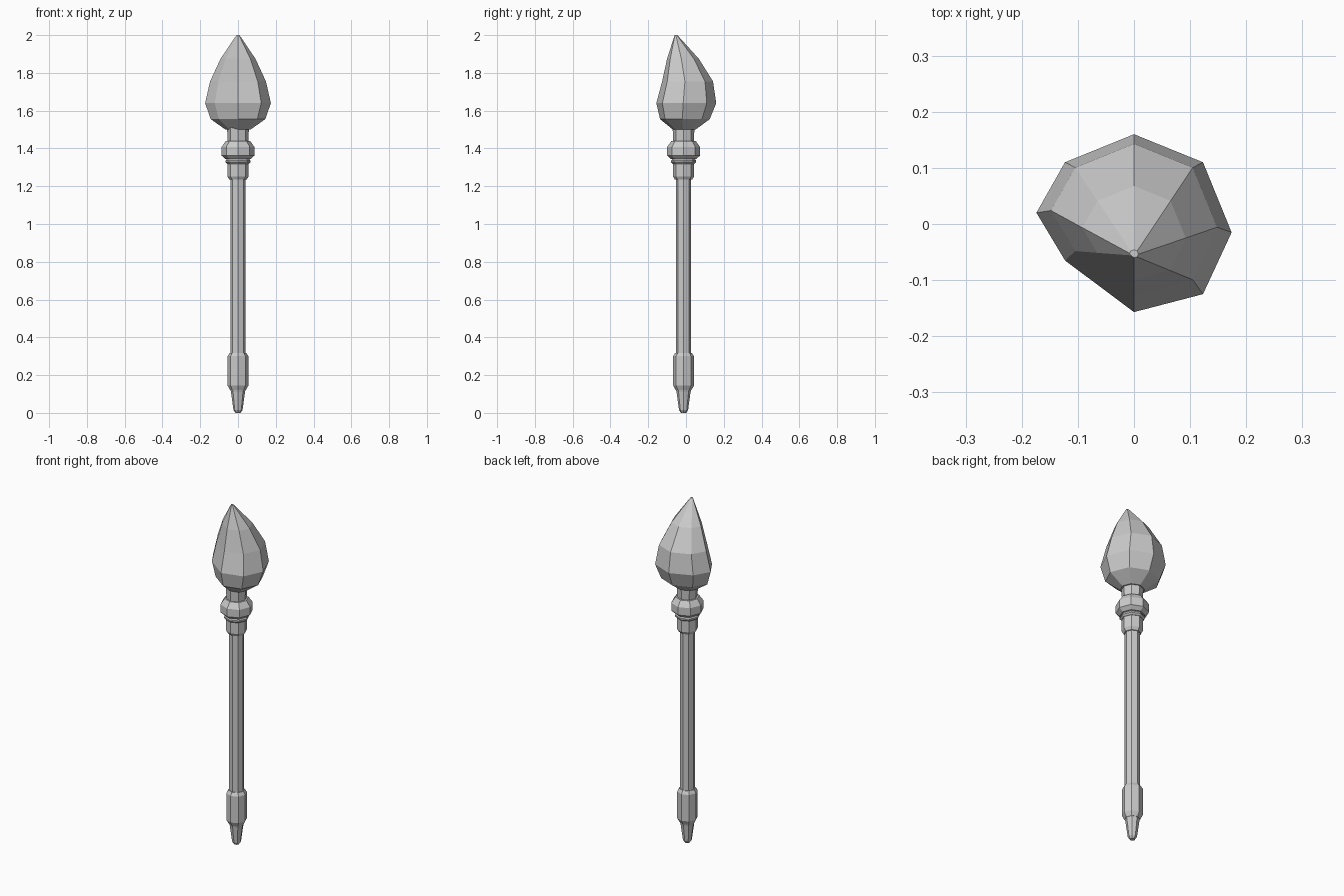
import bpy
import bmesh
from math import sin, cos, pi

if "Cube" in bpy.data.objects:
    bpy.data.objects.remove(bpy.data.objects["Cube"])

SIDES = 8
AXIS_Y = -0.013


def loft(name, rings):
    """Skin a stack of equal-length point rings and cap both ends."""
    bm = bmesh.new()
    loops = [[bm.verts.new(p) for p in ring] for ring in rings]
    for a, b in zip(loops, loops[1:]):
        for i in range(len(a)):
            j = (i + 1) % len(a)
            bm.faces.new((a[i], a[j], b[j], b[i]))
    bm.faces.new(loops[0][::-1])
    bm.faces.new(loops[-1])
    bmesh.ops.recalc_face_normals(bm, faces=bm.faces)
    mesh = bpy.data.meshes.new(name)
    bm.to_mesh(mesh)
    bm.free()
    obj = bpy.data.objects.new(name, mesh)
    bpy.context.collection.objects.link(obj)
    return obj


def turned(name, profile):
    """Eight-sided turned part from (radius, height) pairs."""
    angles = [2 * pi * i / SIDES for i in range(SIDES)]
    return loft(name, [[(r * cos(a), AXIS_Y + r * sin(a), z) for a in angles]
                       for r, z in profile])


# Handle: pointed foot, sleeve and long shaft
turned("foot_tip", [(0.014, 0.0), (0.024, 0.015), (0.037, 0.11), (0.045, 0.14)])
turned("lower_sleeve", [(0.042, 0.12), (0.055, 0.145), (0.055, 0.30), (0.044, 0.318)])
turned("shaft", [(0.040, 0.31), (0.040, 1.245)])

# Stacked collars below the head
turned("upper_sleeve", [(0.046, 1.235), (0.056, 1.252), (0.056, 1.325)])
turned("thin_ring", [(0.058, 1.318), (0.067, 1.327), (0.067, 1.335), (0.058, 1.345)])
turned("collar_ring", [(0.066, 1.343), (0.087, 1.362), (0.087, 1.408), (0.064, 1.440)])
turned("neck", [(0.054, 1.43), (0.058, 1.51)])

# Slightly twisted flame head: one outline, scaled and shifted by height
outline = [(0.174, -0.015), (0.123, 0.11), (0, 0.16), (-0.123, 0.11),
           (-0.174, 0.02), (-0.123, -0.065), (0, -0.157), (0.123, -0.125)]
# (height, scale, y shift)
steps = [(1.50, 0.38, -0.010), (1.555, 0.83, -0.007), (1.64, 1.0, 0.0),
         (1.755, 0.85, 0.007), (1.875, 0.53, -0.017), (2.0, 0.045, -0.053)]
loft("flame_head", [[(x * s, y * s + dy, z) for x, y in outline]
                    for z, s, dy in steps])
